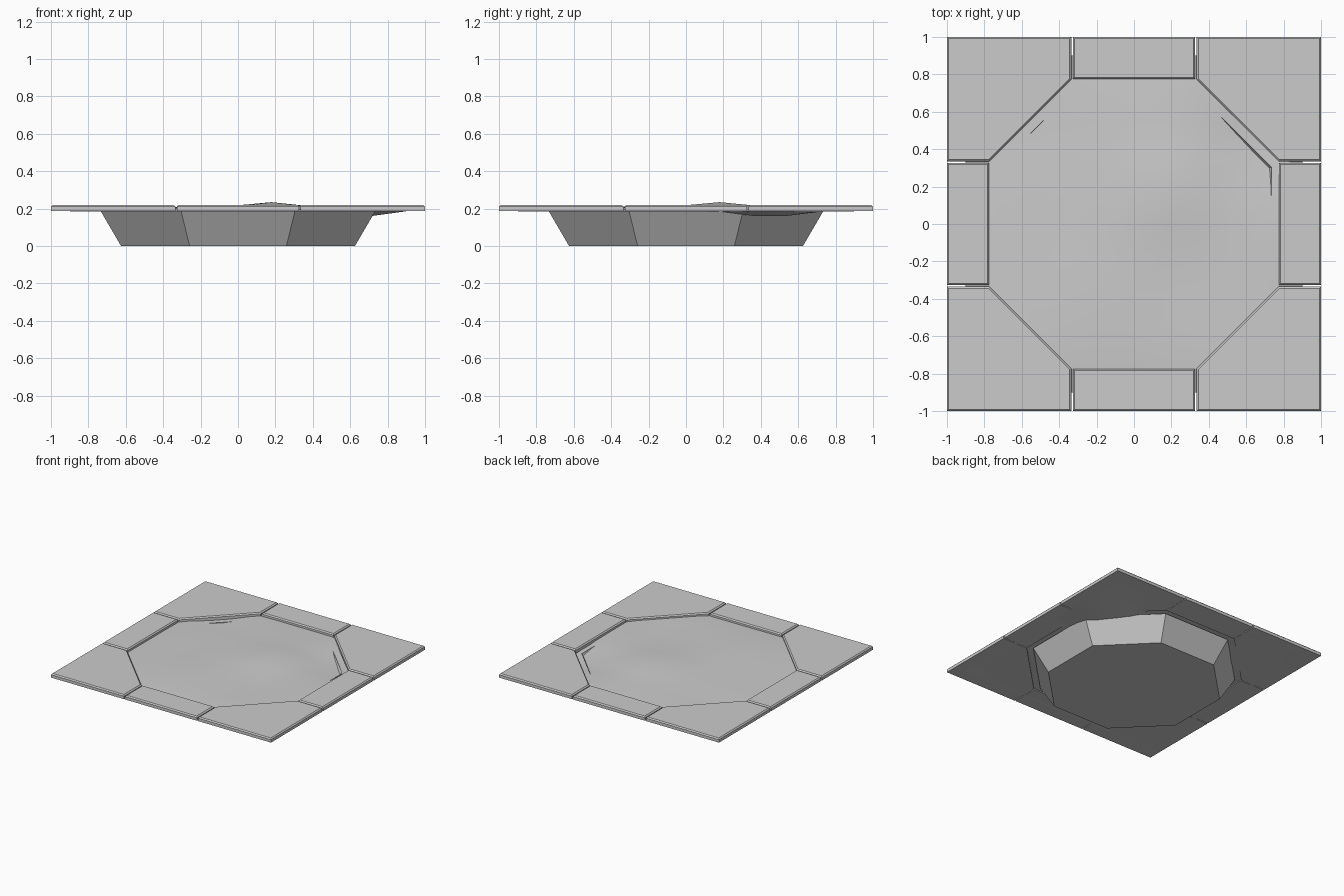
import bpy, bmesh
from math import pi, exp, cos, sin
from mathutils import Matrix

if "Cube" in bpy.data.objects:
    bpy.data.objects.remove(bpy.data.objects["Cube"])

SLAB_BOTTOM, SLAB_TOP = 0.187, 0.22


def finish(bm, name):
    bmesh.ops.recalc_face_normals(bm, faces=bm.faces)
    me = bpy.data.meshes.new(name)
    bm.to_mesh(me)
    bm.free()
    ob = bpy.data.objects.new(name, me)
    bpy.context.collection.objects.link(ob)
    return ob


def stone(name, outline, turn):
    """Flat paving slab with a small chamfer round its top."""
    bm = bmesh.new()
    base = bm.faces.new([bm.verts.new((x, y, SLAB_BOTTOM)) for x, y in outline])
    ext = bmesh.ops.extrude_face_region(bm, geom=[base], use_keep_orig=True)
    top = [v for v in ext["geom"] if isinstance(v, bmesh.types.BMVert)]
    bmesh.ops.translate(bm, verts=top, vec=(0, 0, SLAB_TOP - SLAB_BOTTOM))
    bmesh.ops.recalc_face_normals(bm, faces=bm.faces)
    rim = [e for e in bm.edges if all(v in top for v in e.verts)]
    bmesh.ops.bevel(bm, geom=rim, offset=0.009, segments=1, affect='EDGES')
    bmesh.ops.rotate(bm, verts=bm.verts, cent=(0, 0, 0),
                     matrix=Matrix.Rotation(turn * pi / 2, 3, 'Z'))
    return finish(bm, name)


# Frame of four corner slabs and four side slabs
corner = [(1, 1), (0.335, 1), (0.335, 0.773), (0.773, 0.335), (1, 0.335)]
side = [(-0.327, 0.775), (0.327, 0.775), (0.327, 1), (-0.327, 1)]
for i in range(4):
    stone(f"corner_slab_{i + 1}", corner, i)
    stone(f"side_slab_{i + 1}", side, i)

# Octagonal basin, wider at the top
bm = bmesh.new()
rings = []
for flat, z in ((0.625, 0.0), (0.735, 0.188)):
    r = flat / cos(pi / 8)
    rings.append([bm.verts.new((r * cos(pi / 8 + k * pi / 4),
                                r * sin(pi / 8 + k * pi / 4), z)) for k in range(8)])
low, high = rings
bm.faces.new(low)
for k in range(8):
    n = (k + 1) % 8
    bm.faces.new((low[k], low[n], high[n], high[k]))
finish(bm, "basin")


# Gently rolling fill surface, tucked under the slabs
def bump(x, y, cx, cy, height, width):
    return height * exp(-((x - cx) ** 2 + (y - cy) ** 2) / (2 * width ** 2))


bm = bmesh.new()
bmesh.ops.create_grid(bm, x_segments=10, y_segments=10, size=0.9)
for v in bm.verts:
    x, y = v.co.x, v.co.y
    z = 0.186
    if max(abs(x), abs(y)) < 0.85:
        z = 0.199
        z += bump(x, y, 0.18, 0.18, 0.036, 0.16)
        z += bump(x, y, -0.2, -0.36, 0.012, 0.2)
        z += bump(x, y, 0.72, 0.45, -0.042, 0.19)
        z += bump(x, y, -0.54, 0.54, -0.017, 0.14)
    v.co.z = z
fill = finish(bm, "fill_surface")
for p in fill.data.polygons:
    p.use_smooth = True
if fill.data.polygons[0].normal.z < 0:
    fill.data.flip_normals()
